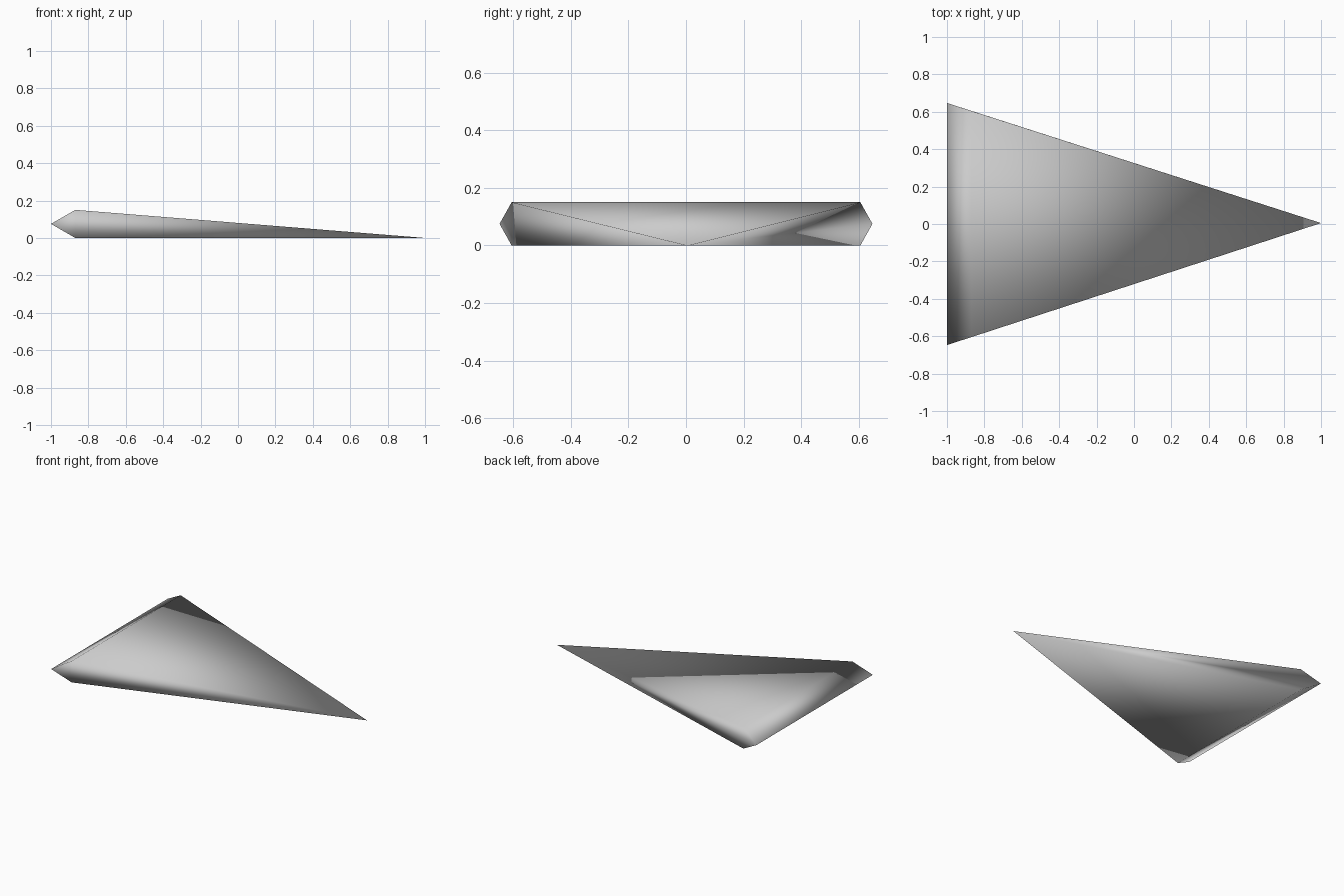
import bpy
import bmesh

# Remove the default cube
cube = bpy.data.objects.get("Cube")
if cube:
    bpy.data.objects.remove(cube, do_unlink=True)

# Rear cross-section of one side: top edge, outermost ridge, bottom edge
PROFILE = [(-0.87, 0.605, 0.15), (-1.0, 0.647, 0.075), (-0.87, 0.605, 0.0)]
NOSE = (1.0, 0.005, 0.0)

# Plain light grey
grey = bpy.data.materials.new("light_grey")
grey.use_nodes = True
colour = (0.6, 0.6, 0.6, 1.0)
grey.diffuse_color = colour
grey.node_tree.nodes["Principled BSDF"].inputs["Base Color"].default_value = colour

bm = bmesh.new()
nose = bm.verts.new(NOSE)
back = [bm.verts.new(p) for p in PROFILE]
front = [bm.verts.new((x, -y, z)) for x, y, z in PROFILE]
top_b, ridge_b, low_b = back
top_f, ridge_f, low_f = front

# Sloping top and flat underside
bm.faces.new((nose, top_b, top_f))
bm.faces.new((nose, low_f, low_b))

# Rear bevels meeting at the ridge
bm.faces.new((top_f, top_b, ridge_b, ridge_f))
bm.faces.new((ridge_f, ridge_b, low_b, low_f))

# Upright long sides
bm.faces.new((nose, ridge_b, top_b))
bm.faces.new((nose, low_b, ridge_b))
bm.faces.new((nose, top_f, low_f))
bm.faces.new((top_f, ridge_f, low_f))

# The whole wedge shares soft normals
bmesh.ops.recalc_face_normals(bm, faces=bm.faces)
for face in bm.faces:
    face.smooth = True

mesh = bpy.data.meshes.new("wedge_blade")
bm.to_mesh(mesh)
bm.free()
mesh.materials.append(grey)
wedge = bpy.data.objects.new("wedge_blade", mesh)
bpy.context.collection.objects.link(wedge)
